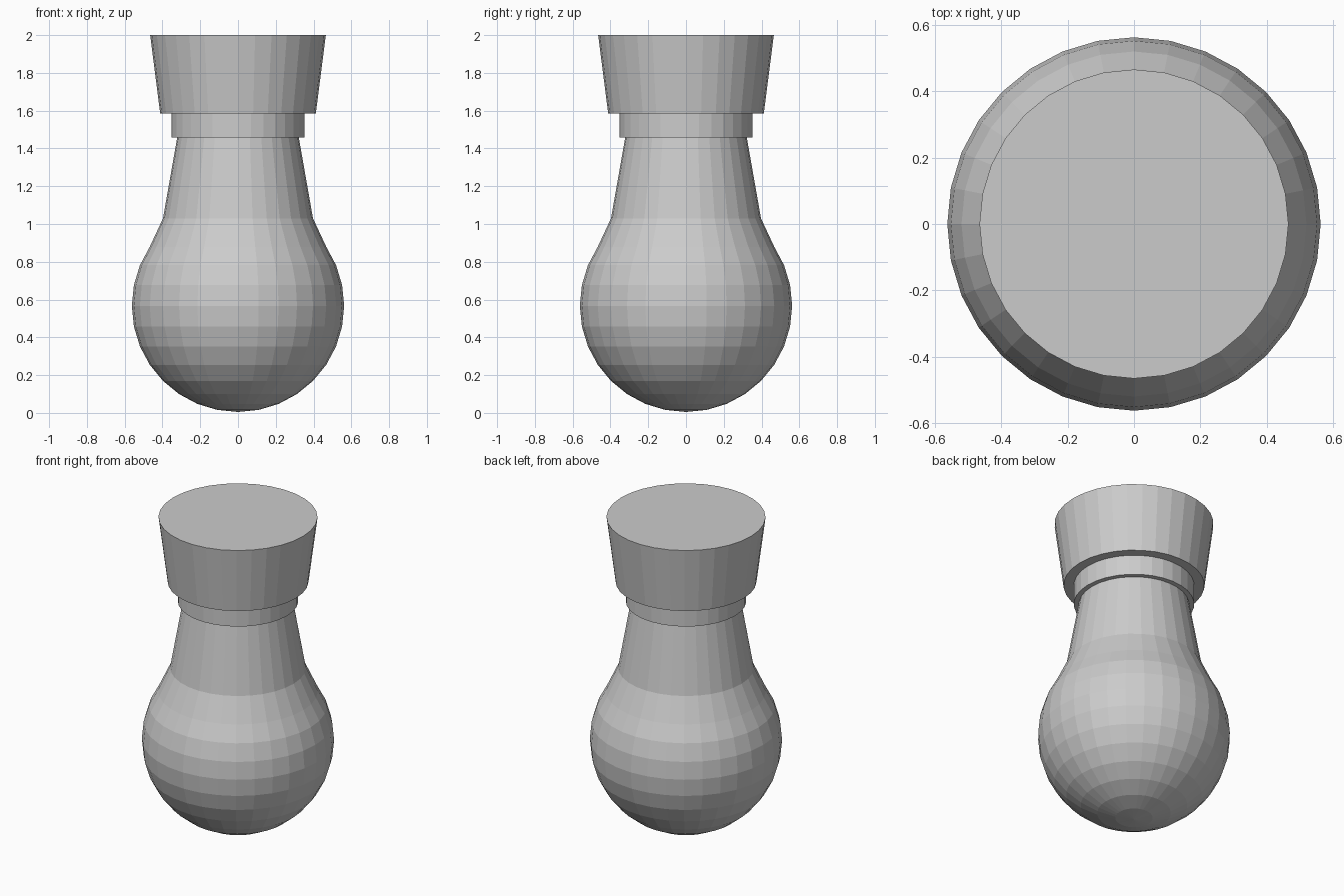
import bpy, bmesh
from math import sin, cos, pi, radians

if "Cube" in bpy.data.objects:
    bpy.data.objects.remove(bpy.data.objects["Cube"])

SEGMENTS = 32


def lathe(name, profile):
    """Revolve (radius, z) points around z; radius 0 makes a pole."""
    bm = bmesh.new()
    rings = []
    for r, z in profile:
        if r == 0:
            rings.append([bm.verts.new((0, 0, z))] * SEGMENTS)
        else:
            rings.append([bm.verts.new((r * cos(2 * pi * i / SEGMENTS),
                                        r * sin(2 * pi * i / SEGMENTS), z))
                          for i in range(SEGMENTS)])
    for low, high in zip(rings, rings[1:]):
        for i in range(SEGMENTS):
            j = (i + 1) % SEGMENTS
            corners = [low[i], low[j], high[j], high[i]]
            bm.faces.new(list(dict.fromkeys(corners)))
    mesh = bpy.data.meshes.new(name)
    bm.to_mesh(mesh)
    bm.free()
    obj = bpy.data.objects.new(name, mesh)
    bpy.context.collection.objects.link(obj)
    return obj


# Round bulb, following a sphere up to its shoulder, then a tapered neck
R, CZ = 0.562, 0.567
bulb = [(0, 0.005)]
for k in range(-7, 4):
    a = radians(11.25 * k)
    bulb.append((R * cos(a), CZ + R * sin(a)))
lathe("bulb_and_neck", bulb + [(0.397, 1.03), (0.322, 1.457)])

# Narrow collar with its underside ledge
lathe("collar", [(0.322, 1.457), (0.352, 1.457), (0.352, 1.585)])

# Flared cap with underside ledge and flat top
lathe("cap", [(0.352, 1.585), (0.412, 1.585), (0.465, 2.0), (0, 2.0)])
